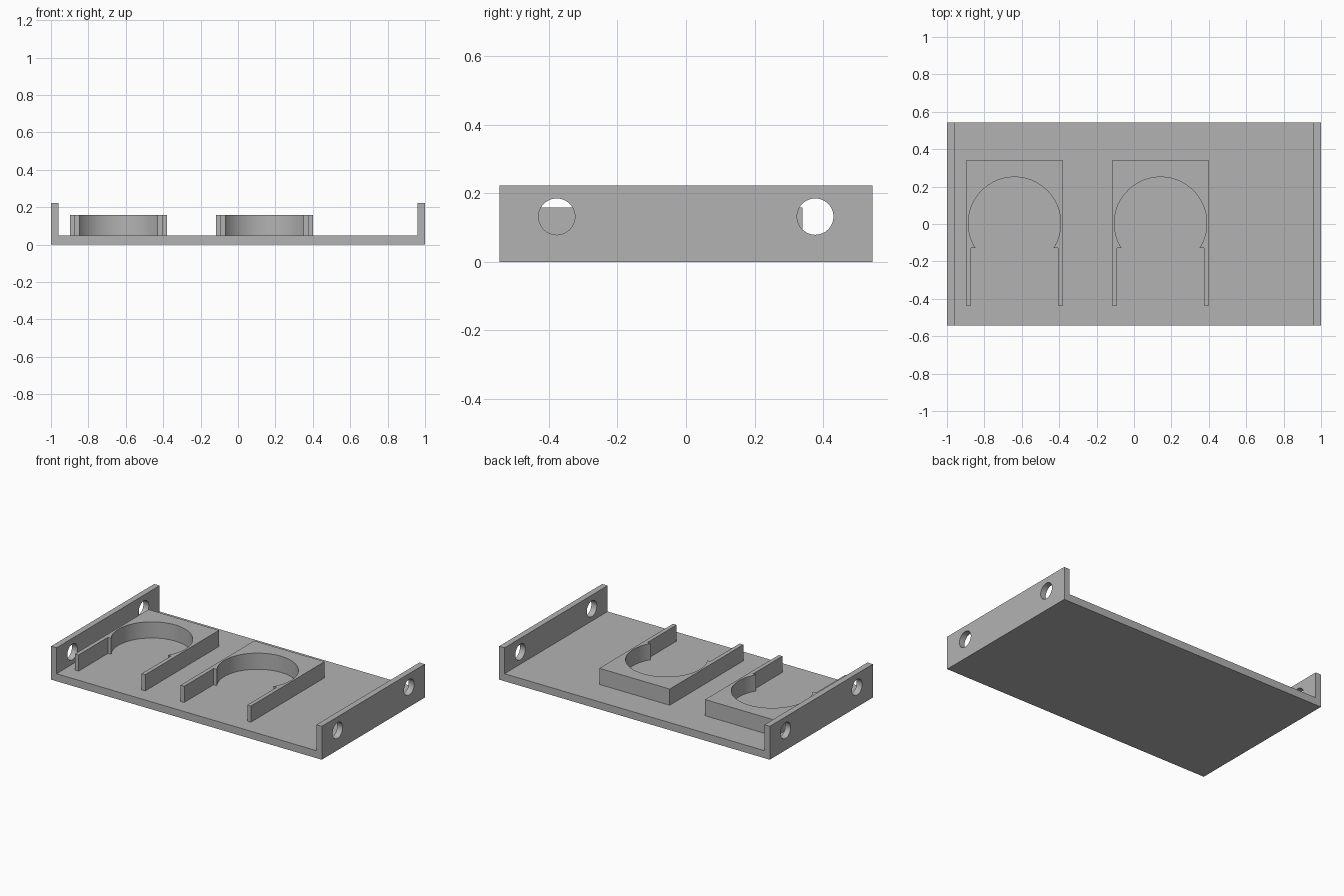
import bpy, bmesh
from math import asin, cos, sin, pi, radians
from mathutils import Vector, Matrix

cube = bpy.data.objects.get("Cube")
if cube:
    bpy.data.objects.remove(cube, do_unlink=True)

HALF_Y = 0.544
BASE_T, WALL_T, WALL_TOP = 0.05, 0.04, 0.223

grey = bpy.data.materials.new("plain_grey")
grey.use_nodes = True
grey.diffuse_color = (0.45, 0.45, 0.45, 1)
grey.node_tree.nodes["Principled BSDF"].inputs["Base Color"].default_value = grey.diffuse_color


def add_object(name, bm):
    bmesh.ops.recalc_face_normals(bm, faces=bm.faces)
    mesh = bpy.data.meshes.new(name)
    bm.to_mesh(mesh)
    bm.free()
    mesh.materials.append(grey)
    obj = bpy.data.objects.new(name, mesh)
    bpy.context.collection.objects.link(obj)
    return obj


def extrude_outline(name, points, offset):
    """Make a solid from a closed outline pushed along an offset."""
    bm = bmesh.new()
    face = bm.faces.new([bm.verts.new(p) for p in points])
    result = bmesh.ops.extrude_face_region(bm, geom=[face], use_keep_orig=True)
    moved = [g for g in result["geom"] if isinstance(g, bmesh.types.BMVert)]
    bmesh.ops.translate(bm, verts=moved, vec=Vector(offset))
    return add_object(name, bm)


def smooth(obj):
    bpy.ops.object.select_all(action='DESELECT')
    obj.select_set(True)
    bpy.context.view_layer.objects.active = obj
    bpy.ops.object.shade_smooth_by_angle(angle=radians(30))


# Tray: floor plate and two end walls as one channel profile
half = [(1, 0), (1, WALL_TOP), (1 - WALL_T, WALL_TOP), (1 - WALL_T, BASE_T)]
profile = half + [(-x, z) for x, z in reversed(half)]
tray = extrude_outline("tray", [(x, -HALF_Y, z) for x, z in profile], (0, 2 * HALF_Y, 0))

# Mounting holes through both end walls
bm = bmesh.new()
for y in (-0.377, 0.377):
    bmesh.ops.create_cone(
        bm, cap_ends=True, segments=48, radius1=0.053, radius2=0.053, depth=2.4,
        matrix=Matrix.Translation((0, y, 0.132)) @ Matrix.Rotation(pi / 2, 4, 'Y'))
cutter = add_object("hole_cutter", bm)
cutter.hide_render = True
cut = tray.modifiers.new("mounting_holes", 'BOOLEAN')
cut.operation = 'DIFFERENCE'
cut.solver = 'EXACT'
cut.object = cutter
smooth(tray)
bpy.ops.object.modifier_apply(modifier=cut.name)
bpy.data.objects.remove(cutter, do_unlink=True)
smooth(tray)

# Holders: block with a round pocket that opens forward between two arms
HALF_W, ARM_IN, RADIUS, CENTRE_Y = 0.26, 0.233, 0.247, 0.004
FRONT, BACK, STEP_Y = -0.437, 0.34, -0.127
start = asin((STEP_Y - CENTRE_Y) / RADIUS)
STEPS = 72
arc = []
for i in range(STEPS + 1):
    a = start + (pi - 2 * start) * i / STEPS
    arc.append((RADIUS * cos(a), CENTRE_Y + RADIUS * sin(a)))
outline = ([(HALF_W, BACK), (HALF_W, FRONT), (ARM_IN, FRONT), (ARM_IN, STEP_Y)] + arc
           + [(-ARM_IN, STEP_Y), (-ARM_IN, FRONT), (-HALF_W, FRONT), (-HALF_W, BACK)])
for name, cx in (("right_holder", -0.639), ("left_holder", 0.142)):
    holder = extrude_outline(name, [(cx + x, y, BASE_T) for x, y in outline],
                             (0, 0, 0.158 - BASE_T))
    smooth(holder)
